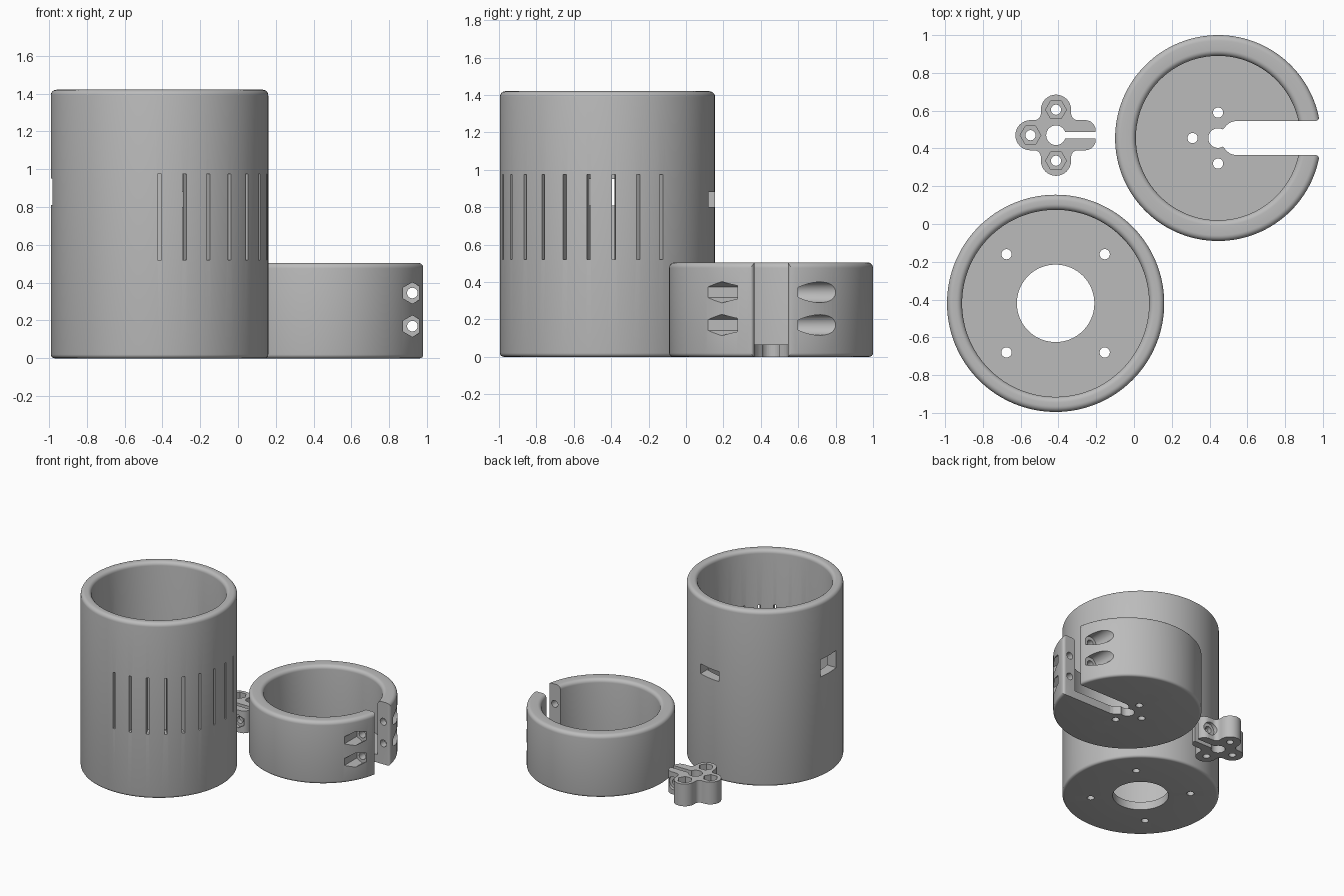
import bpy, bmesh, math
from mathutils import Matrix, Vector

if "Cube" in bpy.data.objects:
    bpy.data.objects.remove(bpy.data.objects["Cube"])

grey = bpy.data.materials.new("plain grey")
grey.diffuse_color = (0.5, 0.5, 0.5, 1)
grey.use_nodes = True
grey.node_tree.nodes["Principled BSDF"].inputs["Base Color"].default_value = grey.diffuse_color


def make(name, bm):
    bmesh.ops.recalc_face_normals(bm, faces=bm.faces)
    me = bpy.data.meshes.new(name)
    bm.to_mesh(me)
    bm.free()
    me.materials.append(grey)
    ob = bpy.data.objects.new(name, me)
    bpy.context.collection.objects.link(ob)
    return ob


def arc(cx, cy, r, a0, a1, n=6):
    return [(cx + r * math.cos(math.radians(a0 + (a1 - a0) * i / n)),
             cy + r * math.sin(math.radians(a0 + (a1 - a0) * i / n))) for i in range(n + 1)]


def lathe(name, profile, cx, cy, closed, steps=128):
    bm = bmesh.new()
    vs = [bm.verts.new((r, 0, z)) for r, z in profile]
    pairs = list(zip(vs, vs[1:])) + ([(vs[-1], vs[0])] if closed else [])
    edges = [bm.edges.new(p) for p in pairs]
    bmesh.ops.spin(bm, geom=vs + edges, cent=(0, 0, 0), axis=(0, 0, 1),
                   angle=math.tau, steps=steps, use_merge=True)
    bmesh.ops.remove_doubles(bm, verts=bm.verts, dist=1e-5)
    bmesh.ops.translate(bm, vec=(cx, cy, 0), verts=bm.verts)
    return make(name, bm)


def prism(name, pts, z0, z1, cx=0, cy=0):
    bm = bmesh.new()
    face = bm.faces.new([bm.verts.new((x + cx, y + cy, z0)) for x, y in pts])
    top = bmesh.ops.extrude_face_region(bm, geom=[face])["geom"]
    bmesh.ops.translate(bm, vec=(0, 0, z1 - z0), verts=[v for v in top if isinstance(v, bmesh.types.BMVert)])
    return make(name, bm)


def rod(p0, p1, r, n=32, turn=0):
    """Round or n-sided cutter between two points."""
    p0, p1 = Vector(p0), Vector(p1)
    d = p1 - p0
    bm = bmesh.new()
    m = Matrix.Translation((p0 + p1) / 2) @ d.to_track_quat('Z', 'Y').to_matrix().to_4x4()
    bmesh.ops.create_cone(bm, cap_ends=True, segments=n, radius1=r, radius2=r, depth=d.length,
                          matrix=m @ Matrix.Rotation(math.radians(turn), 4, 'Z'))
    return make("cutter", bm)


def box(centre, size, angle=0, pivot=(0, 0, 0)):
    bm = bmesh.new()
    bmesh.ops.create_cube(bm, size=1, matrix=Matrix.Translation(pivot)
                          @ Matrix.Rotation(math.radians(angle), 4, 'Z')
                          @ Matrix.Translation(centre) @ Matrix.Diagonal((*size, 1)))
    return make("cutter", bm)


def cut(ob, cutters):
    bpy.context.view_layer.objects.active = ob
    for c in cutters:
        c.hide_render = True
        mod = ob.modifiers.new("cut", 'BOOLEAN')
        mod.operation, mod.solver, mod.object = 'DIFFERENCE', 'EXACT', c
        bpy.ops.object.modifier_apply(modifier=mod.name)
        bpy.data.objects.remove(c)
    bpy.ops.object.select_all(action='DESELECT')
    ob.select_set(True)
    bpy.ops.object.shade_smooth_by_angle(angle=math.radians(30))


def cup_wall(ro, ri, h, floor):
    """Outer wall, rounded rim and inner wall, from bottom edge to floor."""
    f = 0.03
    return (arc(ro - 0.02, 0.02, 0.02, -90, 0, 4) + arc(ro - f, h - f, f, 0, 90)
            + arc(ri + f, h - f, f, 90, 180) + [(ri, floor)])


# Tall canister: cup with a large hole in its floor
CX, CY = -0.415, -0.42
can = lathe("tall_canister", [(0.205, 0)] + cup_wall(0.575, 0.495, 1.42, 0.065) + [(0.205, 0.065)],
            CX, CY, True)
cuts = [rod((CX + sx * 0.26, CY + sy * 0.26, -0.1), (CX + sx * 0.26, CY + sy * 0.26, 0.2), 0.027)
        for sx in (-1, 1) for sy in (-1, 1)]
# vent slots spread around the front right
cuts += [box((0.54, 0, 0.7475), (0.2, 0.02, 0.455), -90 + k * 40 / 3, (CX, CY, 0)) for k in range(10)]
# windows in the left and back walls
cuts.append(box((CX - 0.54, CY, 0.88), (0.2, 0.2, 0.14)))
cuts.append(box((CX + 0.105, CY + 0.54, 0.84), (0.19, 0.2, 0.08)))
cut(can, cuts)

# Low clamp ring with a floor and a side opening
RX, RY = 0.445, 0.455
ring = lathe("clamp_ring", [(0, 0)] + cup_wall(0.545, 0.435, 0.505, 0.065) + [(0, 0.065)], RX, RY, False)
half = (arc(0, 0, 0.052, 180, 60, 10) + [(0.045, 0.068), (0.065, 0.083), (0.09, 0.09)]
        + arc(0.515, 0.11, 0.02, -90, 0, 5) + [(0.7, 0.11)])
opening = half + [(x, -y) for x, y in reversed(half[1:])]
cuts = [prism("cutter", opening, -0.1, 0.7, RX, RY)]
cuts += [rod((RX + x, RY + y, -0.1), (RX + x, RY + y, 0.2), 0.027)
         for x, y in ((0, 0.135), (0, -0.135), (-0.135, 0))]
# clamp bolts: through hole, hexagonal nut pocket, round head pocket
for z in (0.17, 0.345):
    bx = 0.922
    cuts.append(rod((bx, 0, z), (bx, 1, z), 0.028))
    nut = rod((0, 0, 0), (0, 0, 0.375), 0.057, 6)
    nut.data.transform(Matrix.Translation((bx, -0.1, z)) @ Matrix.Rotation(math.radians(-90), 4, 'X'))
    xs = [v.co.x for v in nut.data.vertices]
    if max(xs) - min(xs) > 0.105:      # put a corner on top
        nut.data.transform(Matrix.Translation((bx, 0, z)) @ Matrix.Rotation(math.radians(30), 4, 'Y')
                           @ Matrix.Translation((-bx, 0, -z)))
    cuts.append(nut)
    cuts.append(rod((bx, 0.6, z), (bx, 1.1, z), 0.055))
cut(ring, cuts)

# Small four-lobed clip
KX, KY, H = -0.413, 0.47, 0.18
lobe = arc(0.135, 0, 0.08, -90, 90, 16)
arm = arc(0.155, -0.025, 0.055, -90, 0) + arc(0.155, 0.025, 0.055, 0, 90)
fillet = arc(0.115, 0.115, 0.035, 270, 180)
outline = []
for k in range(4):
    c, s = round(math.cos(k * math.pi / 2)), round(math.sin(k * math.pi / 2))
    outline += [(x * c - y * s, x * s + y * c) for x, y in (lobe if k else arm) + fillet]
clip = prism("lobed_clip", outline, 0, H, KX, KY)
cuts = [rod((KX, KY, -0.1), (KX, KY, 0.4), 0.052),
        box((KX + 0.17, KY, 0.1), (0.28, 0.035, 0.5))]
for x, y in ((0, 0.135), (0, -0.135), (-0.135, 0)):
    cuts.append(rod((KX + x, KY + y, -0.1), (KX + x, KY + y, 0.4), 0.027))
    cuts.append(rod((KX + x, KY + y, 0.12), (KX + x, KY + y, 0.4), 0.055, 6, 90))
# cross bolt through the split arm
ax = KX + 0.14
cuts.append(rod((ax, KY - 0.3, 0.09), (ax, KY + 0.3, 0.09), 0.027))
cuts.append(rod((ax, KY + 0.055, 0.09), (ax, KY + 0.13, 0.09), 0.052))
cuts.append(rod((ax, KY - 0.13, 0.09), (ax, KY - 0.055, 0.09), 0.055, 6))
cut(clip, cuts)
